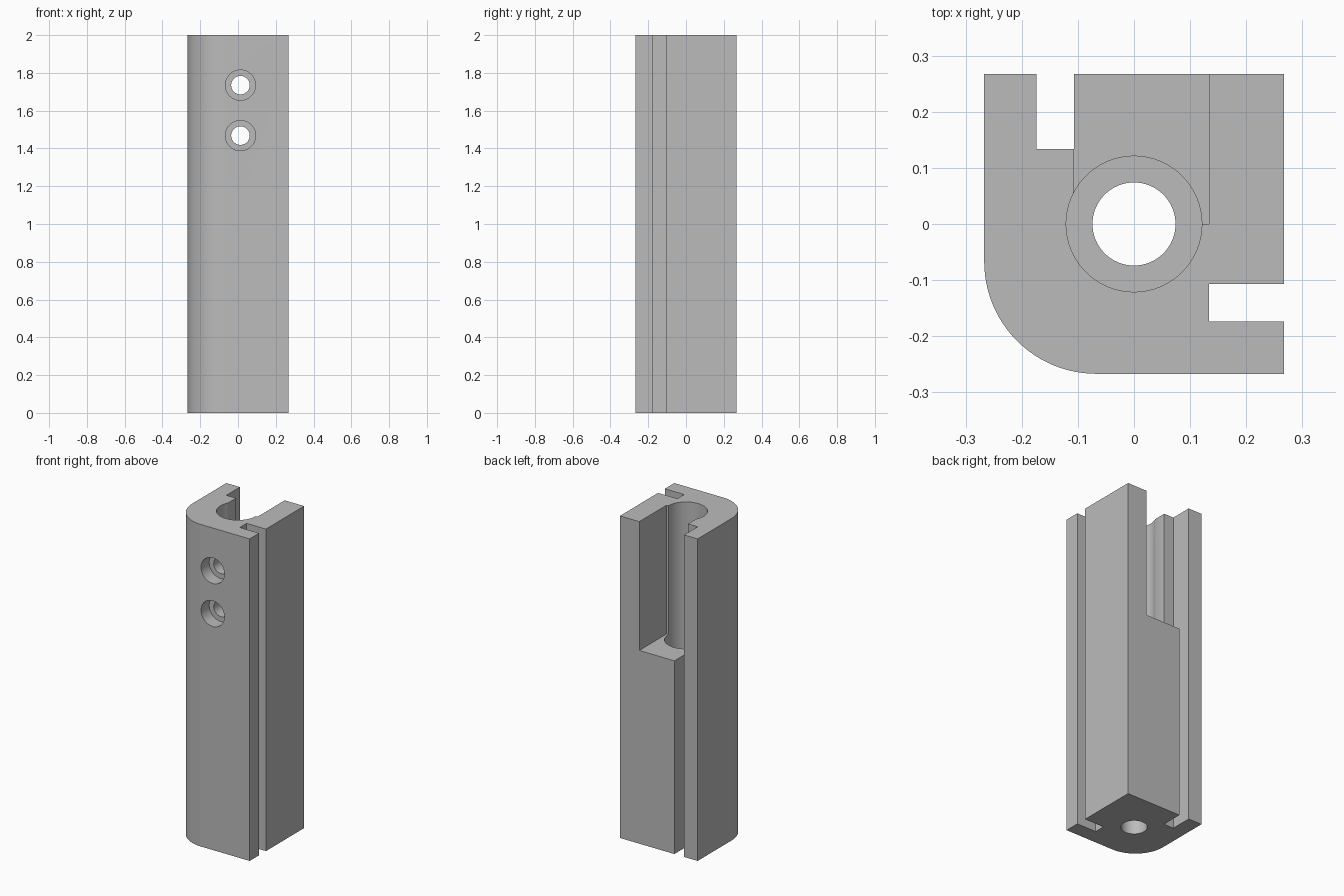
import bpy, bmesh, math
from mathutils import Matrix, Vector

default = bpy.data.objects.get("Cube")
if default:
    bpy.data.objects.remove(default, do_unlink=True)

HALF = 0.267          # half of the square section
HEIGHT = 2.0
SLOT_IN, SLOT_OUT = 0.107, 0.174   # slot walls, measured from the axis
SLOT_END = 0.134      # slot floor
CORNER = 0.2          # corner radius

grey = bpy.data.materials.new("plain grey")
grey.use_nodes = True
colour = (0.5, 0.5, 0.5, 1)
grey.diffuse_color = colour
grey.node_tree.nodes["Principled BSDF"].inputs["Base Color"].default_value = colour


def make_object(name, bm):
    bmesh.ops.recalc_face_normals(bm, faces=bm.faces)
    mesh = bpy.data.meshes.new(name)
    bm.to_mesh(mesh)
    bm.free()
    mesh.materials.append(grey)
    obj = bpy.data.objects.new(name, mesh)
    bpy.context.collection.objects.link(obj)
    return obj


def cylinder(name, radius, start, end):
    """Round cutter running from start to end."""
    start, end = Vector(start), Vector(end)
    axis = end - start
    turn = axis.to_track_quat('Z', 'Y').to_matrix().to_4x4()
    bm = bmesh.new()
    bmesh.ops.create_cone(bm, cap_ends=True, segments=64, radius1=radius,
                          radius2=radius, depth=axis.length,
                          matrix=Matrix.Translation((start + end) / 2) @ turn)
    return make_object(name, bm)


def box(name, low, high):
    low, high = Vector(low), Vector(high)
    bm = bmesh.new()
    bmesh.ops.create_cube(bm, size=1, matrix=Matrix.Translation((low + high) / 2)
                          @ Matrix.Diagonal((*(high - low), 1)))
    return make_object(name, bm)


# Post section: rounded front corner and a slot in two sides
right_slot = [(HALF, -HALF), (HALF, -SLOT_OUT), (SLOT_END, -SLOT_OUT),
              (SLOT_END, -SLOT_IN), (HALF, -SLOT_IN)]
back_slot = [(y, x) for x, y in reversed(right_slot)]
centre = CORNER - HALF
steps = 24
arc = []
for i in range(steps + 1):
    a = math.pi + math.pi / 2 * i / steps
    arc.append((centre + CORNER * math.cos(a), centre + CORNER * math.sin(a)))
section = right_slot + [(HALF, HALF)] + back_slot + arc

bm = bmesh.new()
base = bm.faces.new([bm.verts.new((x, y, 0)) for x, y in section])
top = bmesh.ops.extrude_face_region(bm, geom=[base])
bmesh.ops.translate(bm, vec=(0, 0, HEIGHT),
                    verts=[g for g in top["geom"] if isinstance(g, bmesh.types.BMVert)])
post = make_object("corner_post", bm)

# Vertical bore, rear opening and two counterbored screw holes
cutters = [
    cylinder("rod_hole", 0.074, (0, 0, -0.1), (0, 0, 1)),
    cylinder("wide_bore", 0.121, (0, 0, 0.27), (0, 0, 2.1)),
    box("rear_opening", (-SLOT_IN - 0.0004, 0, 1.2), (SLOT_END, 0.4, 2.1)),
]
for z in (1.468, 1.735):
    cutters.append(cylinder("screw_hole", 0.049, (0.013, -0.3, z), (0.013, -0.02, z)))
    cutters.append(cylinder("screw_head_recess", 0.08, (0.013, -0.3, z), (0.013, -0.187, z)))

bpy.context.view_layer.objects.active = post
for cutter in cutters:
    cutter.hide_render = True
    cut = post.modifiers.new(cutter.name, 'BOOLEAN')
    cut.operation = 'DIFFERENCE'
    cut.solver = 'EXACT'
    cut.object = cutter
    bpy.ops.object.modifier_apply(modifier=cut.name)
    bpy.data.objects.remove(cutter, do_unlink=True)

# Smooth the round walls, keep the edges sharp
bpy.ops.object.select_all(action='DESELECT')
post.select_set(True)
bpy.ops.object.shade_smooth_by_angle(angle=math.radians(30))
